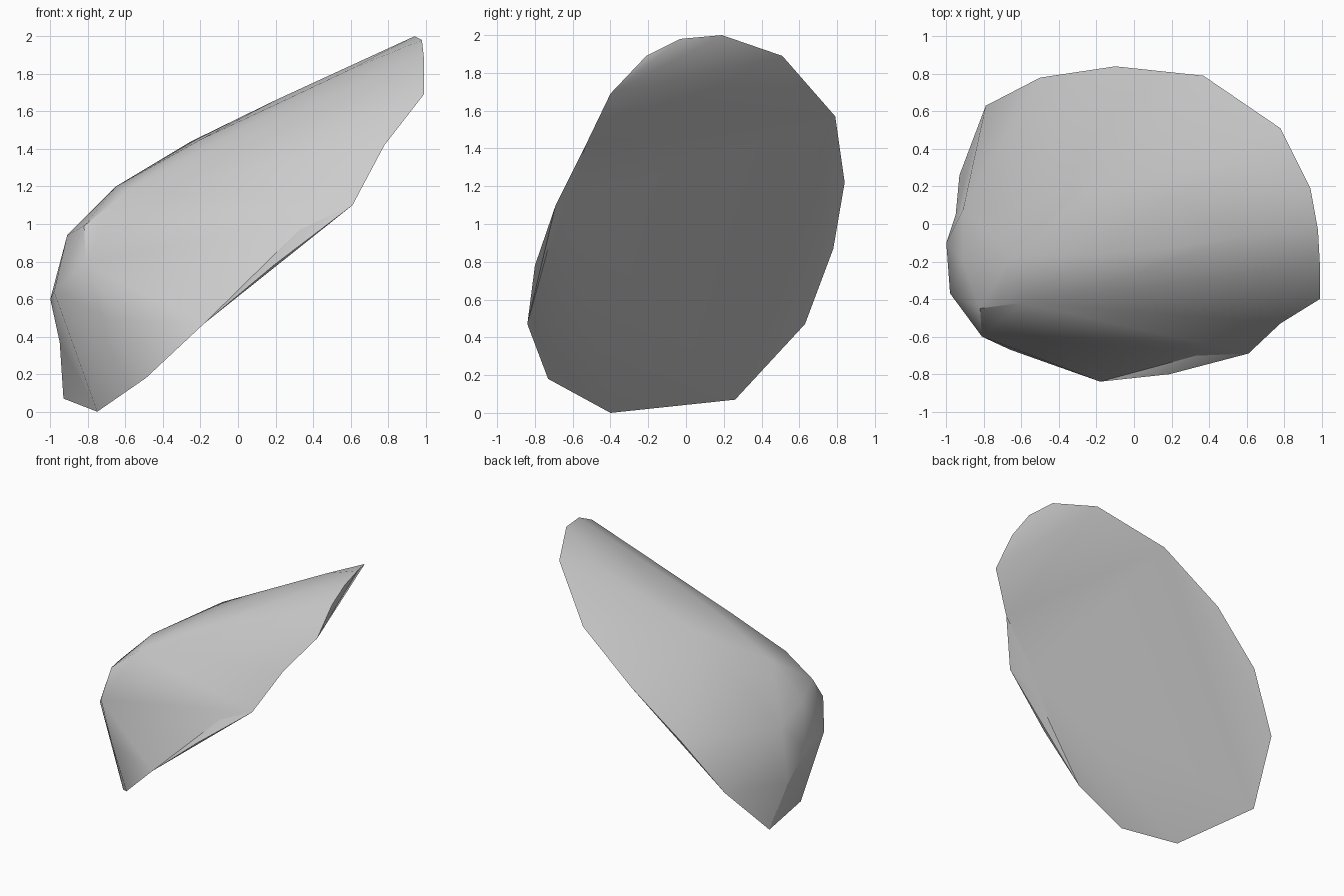
import bpy, bmesh, math
from mathutils import Vector

if "Cube" in bpy.data.objects:
    bpy.data.objects.remove(bpy.data.objects["Cube"])

# Lower rim of the slab, going once around the flat tilted underside
rim = [(-.75, -.40, 0), (-.93, .26, .07), (-.79, .63, .47), (-.50, .78, .87),
       (-.10, .84, 1.22), (.37, .79, 1.57), (.78, .51, 1.89), (.94, .19, 2.0),
       (.98, -.03, 1.98), (.99, -.21, 1.89), (.99, -.40, 1.69),
       (.19, -.80, .78), (-.18, -.84, .47), (-.49, -.73, .18)]
# Blunt thick end
blunt_end = [(-1, -.10, .60), (-.98, -.37, .64), (-.81, -.60, .79),
             (-.66, -.67, .49), (-.91, .08, .83), (-.91, -.20, .94), (-.82, -.45, .99)]
# Broad rounded top and the shoulder of the front slope
ridge = [(-.60, -.42, 1.17), (-.20, -.33, 1.39), (-.65, -.17, 1.20),
         (-.20, -.16, 1.45), (.25, -.12, 1.66), (.60, -.06, 1.825),
         (-.25, .16, 1.44), (.20, .13, 1.66), (.57, .32, 1.83),
         (.30, -.30, 1.54), (.75, -.25, 1.70), (.38, -.45, 1.36), (-.50, -.63, .87)]
# Chips and the front lip: wrapped at one place, then moved to another
chips = [((.83, -.61, 1.39), (.78, -.53, 1.42)),
         ((-1.01, .05, .35), (-.95, .05, .37)),
         ((.51, -.755, 1.115), (.61, -.69, 1.10)),
         ((.55, -.71, 1.05), (.43, -.63, 1.11))]

# Wrap the control points into one closed stone
bm = bmesh.new()
for p in rim + blunt_end + ridge:
    bm.verts.new(p)
moved = [(bm.verts.new(start), Vector(end)) for start, end in chips]
hull = bmesh.ops.convex_hull(bm, input=bm.verts)
for vert, end in moved:
    vert.co = end
loose = {g for g in hull["geom_interior"] + hull["geom_unused"]
         if isinstance(g, bmesh.types.BMVert)}
bmesh.ops.delete(bm, geom=list(loose), context="VERTS")
bmesh.ops.recalc_face_normals(bm, faces=bm.faces)

mesh = bpy.data.meshes.new("stone_slab")
bm.to_mesh(mesh)
bm.free()
stone = bpy.data.objects.new("stone_slab", mesh)
bpy.context.collection.objects.link(stone)

# Plain grey stone
grey = bpy.data.materials.new("stone_grey")
grey.diffuse_color = (.6, .6, .6, 1)
grey.use_nodes = True
grey.node_tree.nodes["Principled BSDF"].inputs["Base Color"].default_value = grey.diffuse_color
mesh.materials.append(grey)

# Soft faces, crisp rim
bpy.context.view_layer.objects.active = stone
stone.select_set(True)
bpy.ops.object.shade_smooth_by_angle(angle=math.radians(33))
